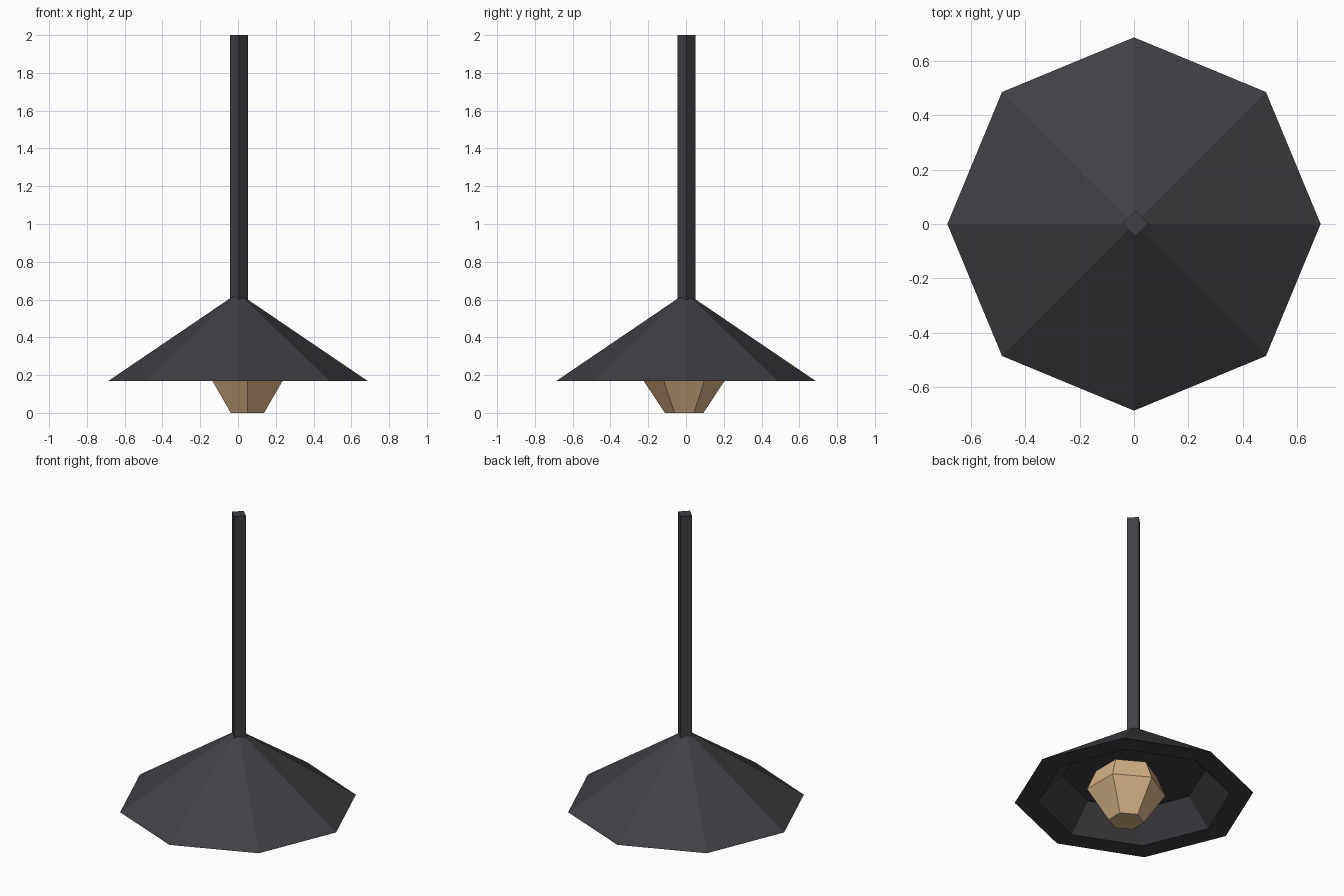
import bpy, bmesh, math

if "Cube" in bpy.data.objects:
    bpy.data.objects.remove(bpy.data.objects["Cube"])


def material(name, rgb):
    m = bpy.data.materials.new(name)
    m.diffuse_color = (*rgb, 1.0)
    m.use_nodes = True
    m.node_tree.nodes["Principled BSDF"].inputs["Base Color"].default_value = m.diffuse_color
    return m


dark_metal = material("dark metal", (0.051, 0.051, 0.059))
warm_glass = material("warm glass", (0.68, 0.45, 0.24))


def lathe(name, sides, profile, mat, centre=(0, 0), turn=0.0):
    """Faceted solid of revolution; a radius of 0 makes a point, open ends are capped."""
    bm = bmesh.new()
    rings = []
    for r, z in profile:
        n = sides if r > 0 else 1
        rings.append([bm.verts.new((centre[0] + r * math.cos(turn + math.tau * i / sides),
                                    centre[1] + r * math.sin(turn + math.tau * i / sides), z))
                      for i in range(n)])
    for a, b in zip(rings, rings[1:]):
        for i in range(sides):
            j = (i + 1) % sides
            if len(b) == 1:
                bm.faces.new((a[i], a[j], b[0]))
            else:
                bm.faces.new((a[i], a[j], b[j], b[i]))
    for ring in (rings[0], rings[-1]):
        if len(ring) > 1:
            bm.faces.new(ring)
    bmesh.ops.recalc_face_normals(bm, faces=bm.faces)
    mesh = bpy.data.meshes.new(name)
    bm.to_mesh(mesh)
    bm.free()
    mesh.materials.append(mat)
    obj = bpy.data.objects.new(name, mesh)
    bpy.context.collection.objects.link(obj)
    return obj


# Hanging rod: square, turned corner-forward
lathe("hanging_rod", 4, [(0.048, 0.57), (0.048, 2.0)], dark_metal, (0.005, 0.002))

# Shade: octagonal cone with a flat rim and a recessed underside
lathe("lamp_shade", 8, [(0.41, 0.33), (0.553, 0.17), (0.685, 0.17), (0, 0.635)], dark_metal)

# Bulb: six-sided, slightly off centre
lathe("light_bulb", 6, [(0.102, 0.0), (0.228, 0.19), (0.175, 0.315)], warm_glass,
      (0.05, -0.01), math.pi / 2)
